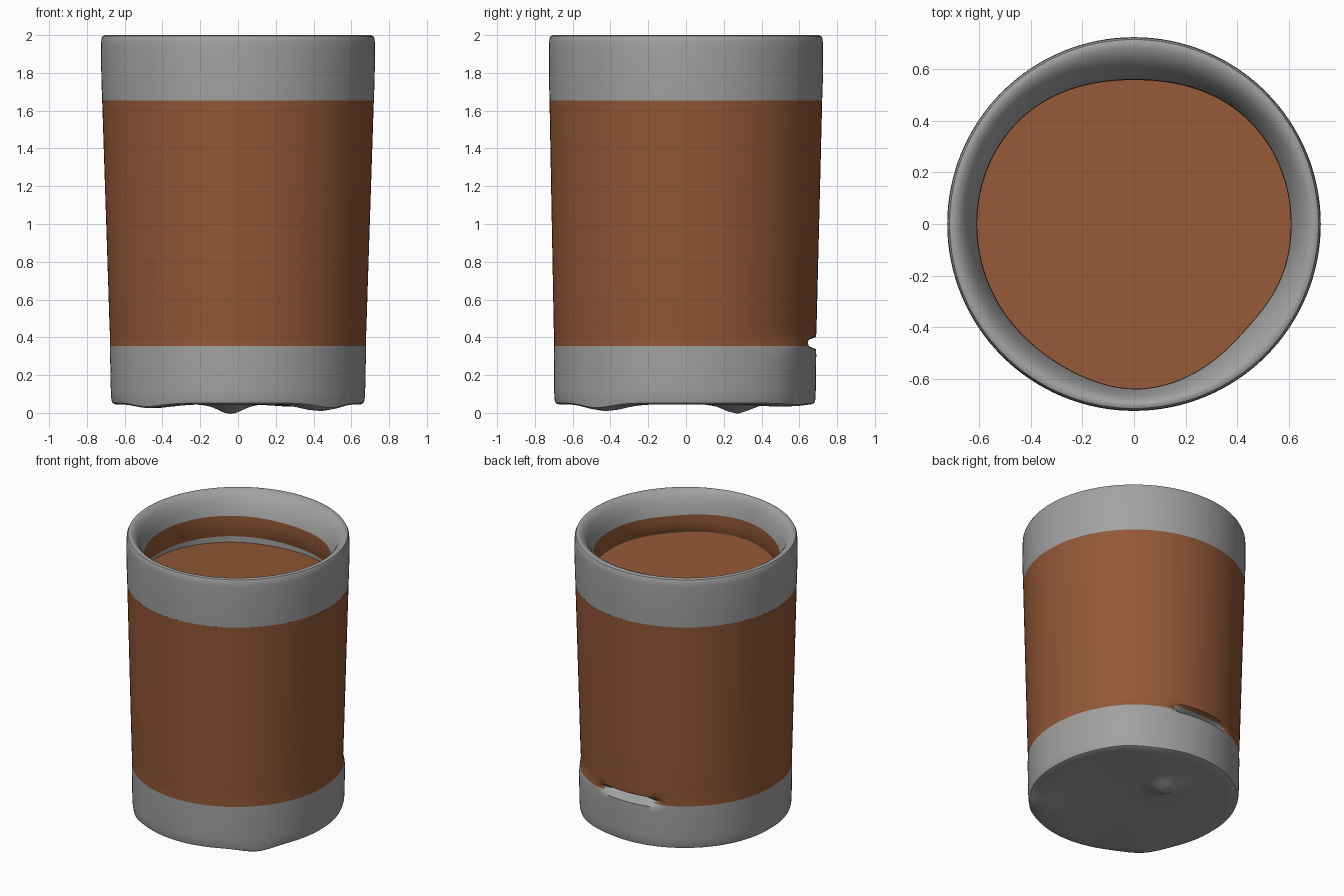
import bpy, bmesh, math

if "Cube" in bpy.data.objects:
    bpy.data.objects.remove(bpy.data.objects["Cube"])

SEG = 128


def material(name, rgb):
    m = bpy.data.materials.new(name)
    m.diffuse_color = (*rgb, 1)
    m.use_nodes = True
    m.node_tree.nodes["Principled BSDF"].inputs["Base Color"].default_value = m.diffuse_color
    return m


grey = material("grey", (0.36, 0.36, 0.36))
brown = material("brown", (0.29, 0.096, 0.038))


def bell(angle, centre, width):
    """Soft bump around an angle, all in degrees."""
    d = (angle - centre + 180) % 360 - 180
    return math.exp(-(d / width) ** 2)


def outer(a, r, z):
    """Outer wall: slightly oval base, a bulged corner and a pinched slot at the back."""
    low = max(0.0, 1 - z / 1.9)
    s = math.sin(math.radians(a))
    r += (0.015 if s > 0 else 0.027) * low * abs(s)
    r += 0.018 * bell(a, 48, 16) * min(1.0, max(0.0, (0.40 - z) / 0.08))
    slot = max(0.0, 1 - abs(z - 0.37) / 0.032)
    r -= 0.085 * slot * max(0.0, 1 - ((a - 91) / 21) ** 2)
    return r, z


def inner(a, r, z):
    """Rim opening: flattened at the back, pulled out at the front."""
    k = min(1.0, max(0.0, (0.70 - r) / 0.09))
    r += k * (0.03 * bell(a, 272, 24) - 0.05 * bell(a, 90, 38) - 0.015 * bell(a, 318, 16))
    return r, z


def tilted(a, r, z):
    """Filling level, slightly lower towards the back left."""
    r2, _ = inner(a, r, z)
    return r2, z - 0.035 * r / 0.62 * math.cos(math.radians(a - 125))


def strip_top(a, r, z):
    """Upper edge of the crescent left bare above the filling."""
    r2, z2 = tilted(a, r, z)
    return r2, z2 + 0.003 + 0.04 * max(0.0, math.cos(math.radians(a - 125)))


def underside(a, r, z):
    """Uneven bottom with a few lumps reaching the ground."""
    k = r / 0.66
    r2, _ = outer(a, r, z)
    r2 = r + (r2 - r) * k
    x, y = r2 * math.cos(math.radians(a)), r2 * math.sin(math.radians(a))
    for cx, cy, h, w in ((-0.04, 0.27, 0.05, 0.09), (0.43, -0.42, 0.035, 0.13),
                         (-0.45, -0.45, 0.02, 0.14), (0.3, 0.5, 0.012, 0.15)):
        z -= h * math.exp(-((x - cx) ** 2 + (y - cy) ** 2) / w ** 2)
    return r2, z


def lathe(name, rings, mat, second=None, rule=None):
    """rings: (shape function, radius, height); radius 0 closes; rule picks second material."""
    bm = bmesh.new()
    loops = []
    for fn, r, z in rings:
        if r == 0:
            loops.append([bm.verts.new((0, 0, fn(0, 0, z)[1]))] * SEG)
            continue
        loop = []
        for i in range(SEG):
            a = 360 * i / SEG
            rr, zz = fn(a, r, z)
            t = math.radians(a)
            loop.append(bm.verts.new((rr * math.cos(t), rr * math.sin(t), zz)))
        loops.append(loop)
    for p, q in zip(loops, loops[1:]):
        for i in range(SEG):
            j = (i + 1) % SEG
            f = bm.faces.new(list(dict.fromkeys([p[i], p[j], q[j], q[i]])))
            if rule and rule(f.calc_center_median()):
                f.material_index = 1
    me = bpy.data.meshes.new(name)
    bm.to_mesh(me)
    bm.free()
    me.materials.append(mat)
    if second:
        me.materials.append(second)
    ob = bpy.data.objects.new(name, me)
    bpy.context.collection.objects.link(ob)
    bpy.ops.object.select_all(action='DESELECT')
    ob.select_set(True)
    bpy.context.view_layer.objects.active = ob
    bpy.ops.object.shade_smooth_by_angle(angle=math.radians(40))


# base band with lumpy underside
base = [(underside, 0.648 * i / 12, 0.045) for i in range(13)]
base += [(underside, 0.664, 0.052), (outer, 0.670, 0.07), (outer, 0.673, 0.12),
         (outer, 0.675, 0.22), (outer, 0.677, 0.30), (outer, 0.677, 0.336),
         (outer, 0.677, 0.346), (outer, 0.677, 0.355)]
lathe("base_band", base, grey)

# brown sleeve around the middle, with the bare slot at the back
sleeve = [(outer, 0.677, z) for z in (0.355, 0.363, 0.37, 0.38, 0.39, 0.402)]
sleeve += [(outer, 0.678 + 0.041 * (z - 0.4) / 1.25, z)
           for z in (0.45, 0.7, 0.95, 1.2, 1.45, 1.655)]
lathe("sleeve", sleeve, brown, grey,
      lambda c: c.z < 0.385 and c.y > 0.5 and -0.21 < c.x < 0.21)

# rim band: outside wall, rounded lip and inward slope
rim = [(outer, 0.719, 1.655), (outer, 0.723, 1.75), (outer, 0.725, 1.87),
       (outer, 0.725, 1.95), (outer, 0.723, 1.98), (outer, 0.716, 1.995),
       (inner, 0.705, 2.0), (inner, 0.690, 1.997), (inner, 0.672, 1.985),
       (inner, 0.654, 1.962), (inner, 0.638, 1.93), (inner, 0.622, 1.89),
       (inner, 0.611, 1.845)]
lathe("rim_band", rim, grey)

# inner wall, bare crescent and filling
lathe("inner_wall", [(inner, 0.611, 1.845), (inner, 0.609, 1.80), (inner, 0.612, 1.745),
                     (strip_top, 0.622, 1.685)], brown)
lathe("bare_crescent", [(strip_top, 0.622, 1.685), (tilted, 0.622, 1.685)], grey)
lathe("filling", [(tilted, 0.622, 1.685), (tilted, 0.4, 1.685), (tilted, 0, 1.685)], brown)
